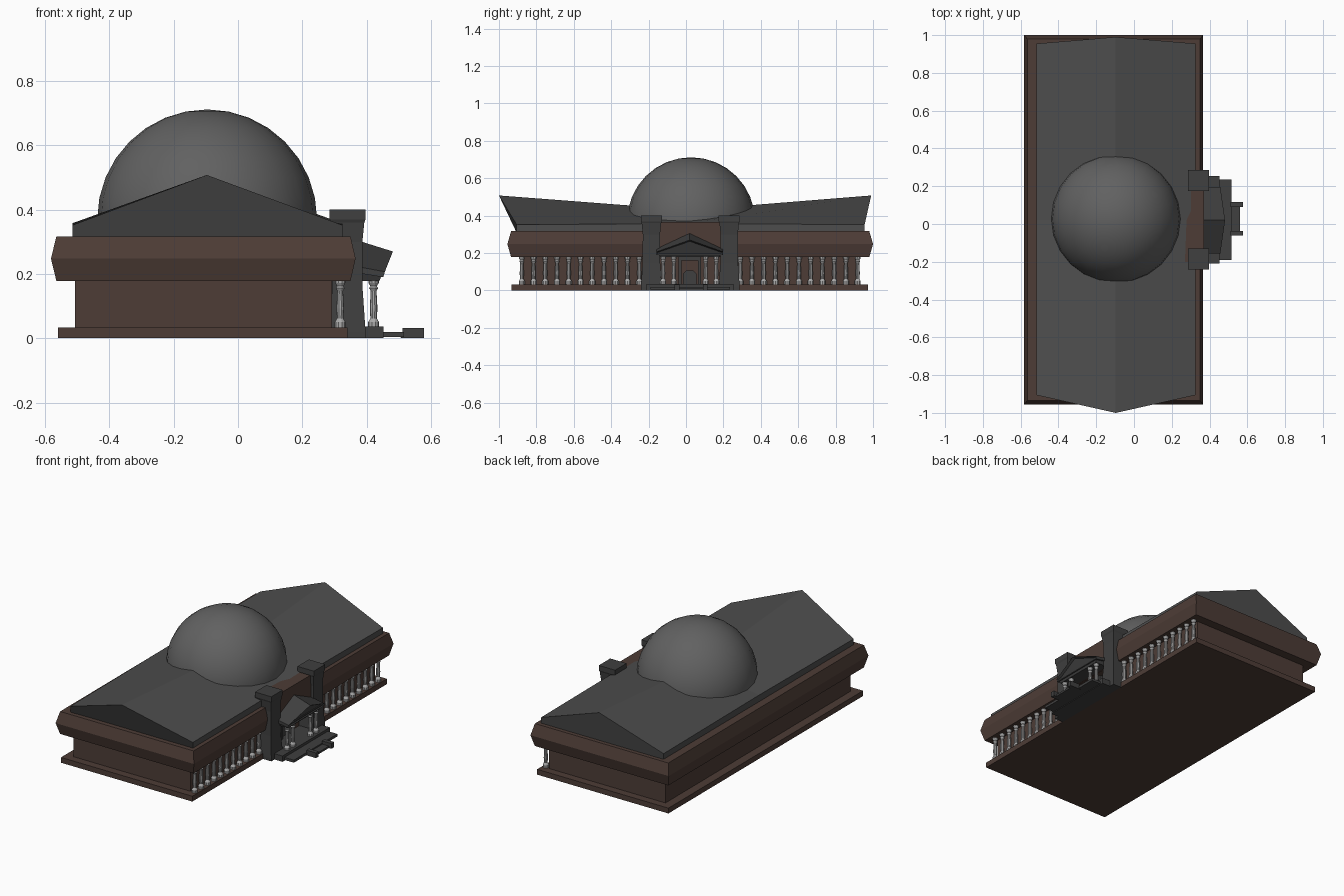
import bpy, bmesh, math

if "Cube" in bpy.data.objects:
    bpy.data.objects.remove(bpy.data.objects["Cube"])

CY = 0.02  # symmetry axis of the building in y


def material(name, rgb):
    m = bpy.data.materials.new(name)
    m.diffuse_color = (*rgb, 1)
    m.use_nodes = True
    m.node_tree.nodes["Principled BSDF"].inputs["Base Color"].default_value = m.diffuse_color
    return m


BROWN = material("brown_stone", (0.075, 0.046, 0.037))
DARK = material("dark_stone", (0.05, 0.05, 0.05))
ROOF = material("roof_grey", (0.075, 0.075, 0.075))
DOME = material("dome_grey", (0.12, 0.12, 0.12))
PALE = material("pale_stone", (0.4, 0.4, 0.4))


def finish(name, bm, mat):
    bmesh.ops.recalc_face_normals(bm, faces=bm.faces)
    me = bpy.data.meshes.new(name)
    bm.to_mesh(me)
    bm.free()
    me.materials.append(mat)
    ob = bpy.data.objects.new(name, me)
    bpy.context.collection.objects.link(ob)
    return ob


def loft(name, rings, mat, inset=None):
    """Bridge rings of equal length and cap both ends; optionally recess the last cap."""
    bm = bmesh.new()
    vs = [[bm.verts.new(p) for p in r] for r in rings]
    n = len(rings[0])
    for a, b in zip(vs, vs[1:]):
        for i in range(n):
            j = (i + 1) % n
            bm.faces.new((a[i], a[j], b[j], b[i]))
    bm.faces.new(vs[0][::-1])
    cap = bm.faces.new(vs[-1])
    bmesh.ops.recalc_face_normals(bm, faces=bm.faces)
    if inset:
        bmesh.ops.inset_individual(bm, faces=[cap], thickness=inset, depth=-inset)
    return finish(name, bm, mat)


def rect(z, x0, x1, y0, y1):
    return [(x0, y0, z), (x1, y0, z), (x1, y1, z), (x0, y1, z)]


def box(name, x0, x1, y0, y1, z0, z1, mat):
    return loft(name, [rect(z0, x0, x1, y0, y1), rect(z1, x0, x1, y0, y1)], mat)


# main building: plinth, walls, bulging entablature
box("plinth", -0.56, 0.34, -0.933, 0.972, 0, 0.033, BROWN)
box("walls", -0.507, 0.293, -0.885, 0.925, 0.033, 0.19, BROWN)
loft("entablature", [rect(0.178, -0.565, 0.35, -0.935, 0.98),
                     rect(0.248, -0.582, 0.366, -0.955, 1.0),
                     rect(0.317, -0.565, 0.35, -0.935, 0.98)], BROWN)


# roof: ridge dips to the middle, gable ends lean outward
def roof_ring(y_eave, y_apex, z_eave, z_apex):
    return [(-0.515, y_eave, 0.31), (0.325, y_eave, 0.31), (0.325, y_eave, z_eave),
            (-0.097, y_apex, z_apex), (-0.515, y_eave, z_eave)]


loft("roof", [roof_ring(-0.906, -1.0, 0.352, 0.508),
              roof_ring(CY, CY, 0.358, 0.43),
              roof_ring(0.955, 0.99, 0.352, 0.508)], ROOF)

# dome
bm = bmesh.new()
bmesh.ops.create_uvsphere(bm, u_segments=24, v_segments=16, radius=0.342)
bmesh.ops.bisect_plane(bm, geom=bm.verts[:] + bm.edges[:] + bm.faces[:],
                       plane_co=(0, 0, -0.03), plane_no=(0, 0, 1), clear_inner=True)
dome = finish("dome", bm, DOME)
dome.location = (-0.096, 0.027, 0.37)
dome.data.shade_smooth()

# columns: one turned profile reused everywhere
prof = [(0, 0), (0.017, 0), (0.017, 0.018), (0.010, 0.03), (0.012, 0.06), (0.009, 0.115),
        (0.014, 0.124), (0.010, 0.13), (0.016, 0.14), (0.016, 0.15), (0, 0.15)]
bm = bmesh.new()
pv = [bm.verts.new((r, 0, z)) for r, z in prof]
edges = [bm.edges.new(e) for e in zip(pv, pv[1:])]
bmesh.ops.spin(bm, geom=pv + edges, cent=(0, 0, 0), axis=(0, 0, 1),
               angle=2 * math.pi, steps=10, use_duplicate=False)
bmesh.ops.remove_doubles(bm, verts=bm.verts, dist=0.0005)
column = finish("colonnade_column", bm, PALE)
first = True


def place_column(name, x, y):
    global first
    ob = column if first else bpy.data.objects.new(name, column.data)
    if not first:
        bpy.context.collection.objects.link(ob)
    first = False
    ob.location = (x, y, 0.032)


for s in (-1, 1):
    for i in range(11):
        place_column("colonnade_column", 0.318, CY + s * (0.27 + 0.0628 * i))
    for d in (0.085, 0.142):
        place_column("portico_column", 0.422, CY + s * d)

# pylons either side of the portico
for s in (-1, 1):
    yc = 0.023 + s * 0.208
    loft("pylon", [rect(z, 0.341 - h, 0.341 + h, yc - h, yc + h) for z, h in
                   [(0, 0.056), (0.02, 0.056), (0.15, 0.047), (0.3, 0.046),
                    (0.36, 0.052), (0.37, 0.056), (0.4, 0.056)]], DARK)

# brown block rising behind the portico
box("portico_attic", 0.12, 0.37, -0.2, 0.245, 0.18, 0.366, BROWN)

# portico platform, step and cheek blocks
box("portico_platform", 0.30, 0.452, -0.21, 0.255, 0, 0.036, DARK)
box("portico_step", 0.45, 0.516, -0.19, 0.235, 0.004, 0.02, DARK)
for s in (-1, 1):
    yc = 0.027 + s * 0.076
    loft("cheek_block", [rect(0, 0.505, 0.578, yc - 0.013, yc + 0.013),
                         rect(0.015, 0.512, 0.578, yc - 0.013, yc + 0.013),
                         rect(0.032, 0.512, 0.578, yc - 0.013, yc + 0.013)], DARK)
box("lower_step", 0.51, 0.56, -0.04, 0.095, 0, 0.012, DARK)

# portico lintel and leaning pediment
loft("portico_lintel", [rect(0.178, 0.36, 0.44, CY - 0.16, CY + 0.16),
                        rect(0.205, 0.36, 0.45, CY - 0.17, CY + 0.17)], DARK)


def pediment_ring(x_low, x_eave, x_apex, z_low, z_eave, z_apex):
    w = 0.177
    return [(x_low, CY - w, z_low), (x_low, CY + w, z_low), (x_eave, CY + w, z_eave),
            (x_apex, CY, z_apex), (x_eave, CY - w, z_eave)]


loft("pediment", [pediment_ring(0.36, 0.36, 0.36, 0.205, 0.225, 0.308),
                  pediment_ring(0.452, 0.457, 0.482, 0.19, 0.207, 0.27)],
     DARK, inset=0.012)

# doorway: jambs, lintel and a pointed door panel
for s in (-1, 1):
    box("door_jamb", 0.285, 0.325, CY + s * 0.052 - 0.008, CY + s * 0.052 + 0.008, 0.03, 0.16, DARK)
box("door_lintel", 0.285, 0.325, CY - 0.06, CY + 0.06, 0.16, 0.18, DARK)
door = [(-0.036, 0.03), (0.036, 0.03), (0.036, 0.09), (0.018, 0.108), (-0.018, 0.108), (-0.036, 0.09)]
loft("door", [[(x, CY + y, z) for y, z in door] for x in (0.28, 0.305)], DARK)
